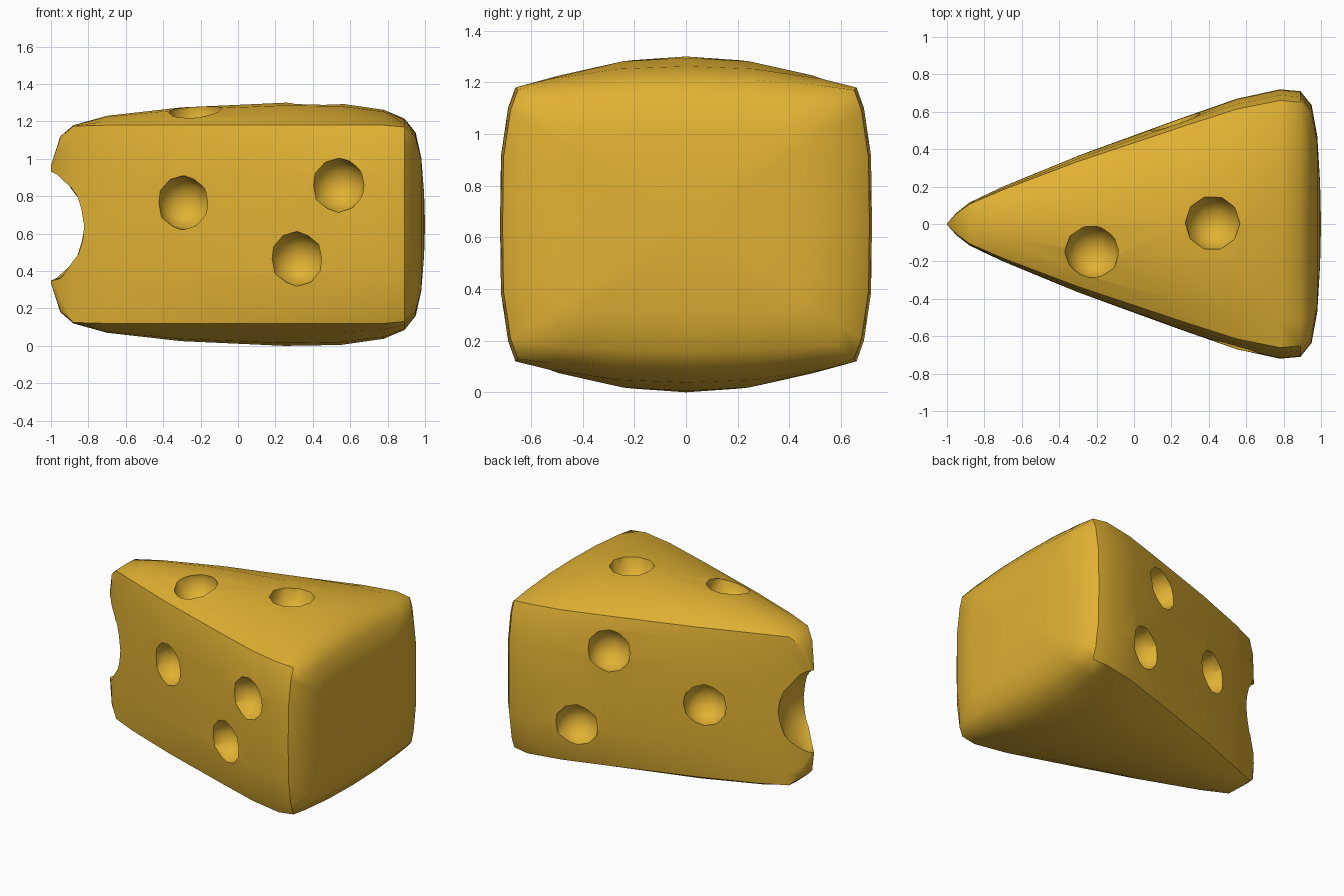
import bpy, bmesh, math
from mathutils import Matrix

if "Cube" in bpy.data.objects:
    bpy.data.objects.remove(bpy.data.objects["Cube"])

MID = 0.65  # mid height of the wedge

# Stations along x: x, half width, corner half height, centre half height
STATIONS = [
    (-1.0, 0.004, 0.31, 0.315), (-0.95, 0.06, 0.46, 0.47), (-0.88, 0.115, 0.525, 0.53),
    (-0.7, 0.2, 0.53, 0.58), (-0.3, 0.365, 0.53, 0.625), (0.25, 0.565, 0.53, 0.65),
    (0.55, 0.67, 0.53, 0.645), (0.78, 0.72, 0.53, 0.612), (0.89, 0.71, 0.52, 0.565),
    (0.95, 0.635, 0.465, 0.49), (0.98, 0.47, 0.345, 0.355), (0.995, 0.22, 0.16, 0.165),
]


def section(w, hc, ht):
    """Bulging rounded-rectangle ring as (y, z) points."""
    side = [(w * (1 - 0.083 * abs(f) ** 4), f * hc) for f in (-1, -0.85, -0.5, 0, 0.5, 0.85, 1)]
    top = [(0.917 * w * t, hc + (ht - hc) * (1 - abs(t) ** 2.3))
           for t in (0.8, 0.4, 0, -0.4, -0.8)]
    half = side + top
    return half + [(-y, -z) for y, z in half]


# Cheese wedge body: loft of the sections
bm = bmesh.new()
rings = [[bm.verts.new((x, y, MID + z)) for y, z in section(w, hc, ht)]
         for x, w, hc, ht in STATIONS]
n = len(rings[0])
for a, b in zip(rings, rings[1:]):
    for i in range(n):
        j = (i + 1) % n
        bm.faces.new((a[i], a[j], b[j], b[i]))
bm.faces.new(rings[0])
tip = bm.verts.new((1.0, 0, MID))
for i in range(n):
    bm.faces.new((rings[-1][i], rings[-1][(i + 1) % n], tip))
bmesh.ops.recalc_face_normals(bm, faces=bm.faces[:])
mesh = bpy.data.meshes.new("cheese_wedge")
bm.to_mesh(mesh)
bm.free()
cheese = bpy.data.objects.new("cheese_wedge", mesh)
bpy.context.collection.objects.link(cheese)

yellow = bpy.data.materials.new("cheese yellow")
yellow.diffuse_color = (0.75, 0.44, 0.033, 1)
yellow.use_nodes = True
yellow.node_tree.nodes["Principled BSDF"].inputs["Base Color"].default_value = yellow.diffuse_color
mesh.materials.append(yellow)


def side_y(x):
    """Half width of the wedge at x."""
    return 0.465 + 0.375 * x


# Holes: front side, back side, top, and the bite at the thin end
R = 0.147
holes = [(x, -side_y(x), z, R) for x, z in ((-0.29, 0.765), (0.535, 0.86), (0.315, 0.465))]
holes += [(x, side_y(x), z, R) for x, z in ((0.22, 0.95), (-0.376, 0.645), (0.42, 0.40))]
holes += [(-0.225, -0.15, 1.255, R), (0.42, 0.005, 1.295, R)]
holes += [(-1.1, 0, 0.64, 0.325)]
bm = bmesh.new()
for x, y, z, r in holes:
    bmesh.ops.create_icosphere(bm, subdivisions=2, radius=r,
                               matrix=Matrix.Translation((x, y, z)) @ Matrix.Rotation(0.3, 4, 'Z'))
cut_mesh = bpy.data.meshes.new("hole_cutter")
bm.to_mesh(cut_mesh)
bm.free()
cut_mesh.materials.append(yellow)
cutter = bpy.data.objects.new("hole_cutter", cut_mesh)
bpy.context.collection.objects.link(cutter)
cutter.hide_render = True

# Cut the holes and shade smooth with crisp rims
mod = cheese.modifiers.new("holes", 'BOOLEAN')
mod.operation = 'DIFFERENCE'
mod.solver = 'EXACT'
mod.object = cutter
bpy.context.view_layer.objects.active = cheese
cheese.select_set(True)
bpy.ops.object.modifier_apply(modifier=mod.name)
bpy.data.objects.remove(cutter)
bpy.ops.object.shade_smooth_by_angle(angle=math.radians(42))
